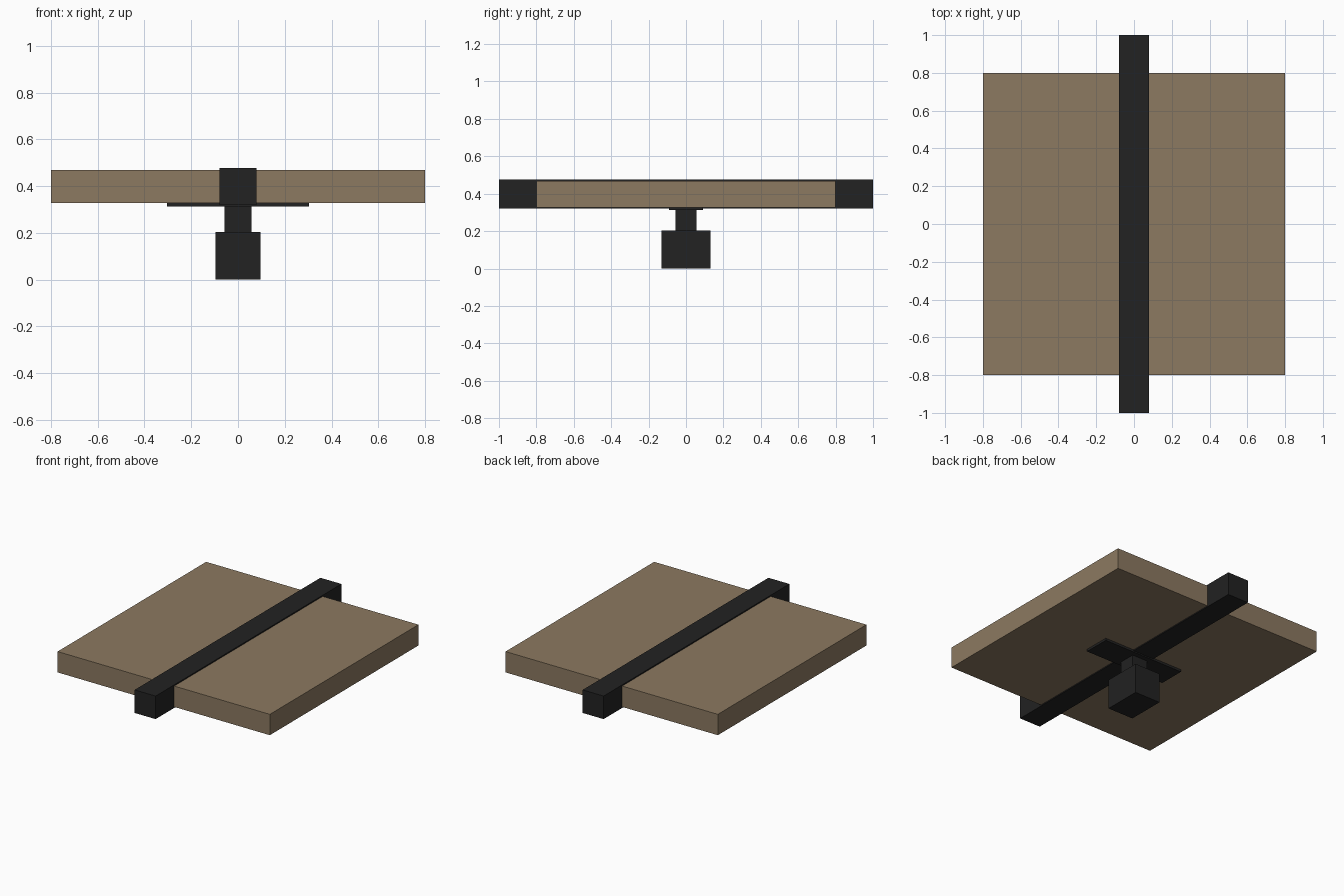
import bpy

if "Cube" in bpy.data.objects:
    bpy.data.objects.remove(bpy.data.objects["Cube"])


def material(name, rgb):
    m = bpy.data.materials.new(name)
    m.diffuse_color = (*rgb, 1.0)
    m.use_nodes = True
    m.node_tree.nodes["Principled BSDF"].inputs["Base Color"].default_value = m.diffuse_color
    return m


WOOD = material("brown wood", (0.262, 0.192, 0.119))
METAL = material("black metal", (0.016, 0.016, 0.016))


def box(name, half_x, half_y, z0, z1, mat):
    """Box centred on x = y = 0 between two heights."""
    bpy.ops.mesh.primitive_cube_add(size=1, location=(0, 0, (z0 + z1) / 2))
    ob = bpy.context.object
    ob.name = name
    ob.scale = (2 * half_x, 2 * half_y, z1 - z0)
    bpy.ops.object.transform_apply(location=True, rotation=False, scale=True)
    ob.data.materials.append(mat)
    return ob


# Stand: foot block, neck and cross plate under the board
box("foot_block", 0.096, 0.13, 0.0, 0.203, METAL)
box("neck", 0.058, 0.057, 0.203, 0.312, METAL)
box("cross_plate", 0.303, 0.09, 0.312, 0.327, METAL)

# Board with the long beam running through it
box("board", 0.8, 0.8, 0.327, 0.469, WOOD)
box("long_beam", 0.079, 1.0, 0.32, 0.477, METAL)
